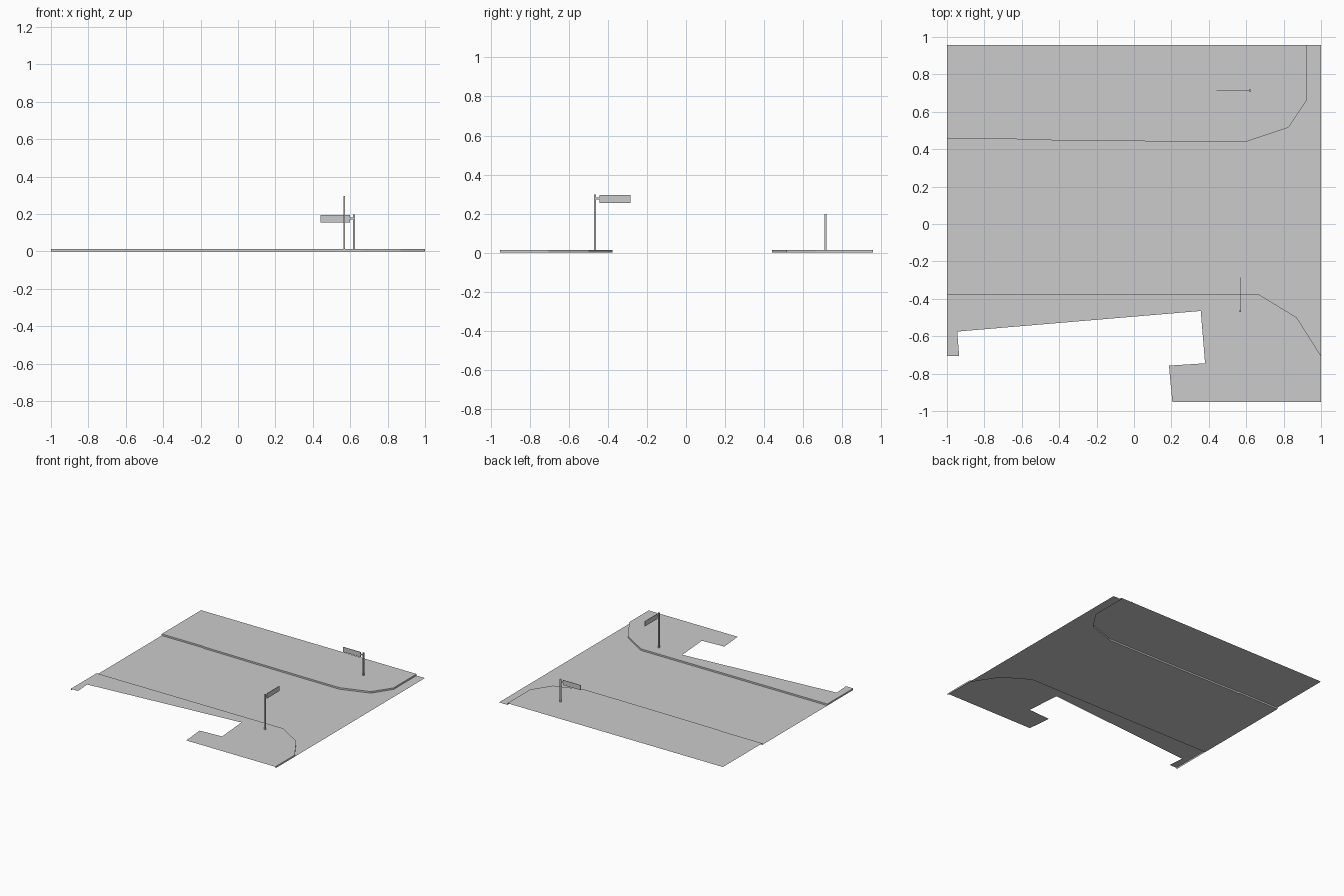
import bpy
import bmesh
from mathutils import Vector

if "Cube" in bpy.data.objects:
    bpy.data.objects.remove(bpy.data.objects["Cube"])

CURB = 0.013

# One plain grey for everything
grey = bpy.data.materials.new("plain grey")
grey.use_nodes = True
colour = (0.6, 0.6, 0.6, 1)
grey.diffuse_color = colour
grey.node_tree.nodes["Principled BSDF"].inputs["Base Color"].default_value = colour


def finish(name, bm):
    mesh = bpy.data.meshes.new(name)
    bm.to_mesh(mesh)
    bm.free()
    mesh.materials.append(grey)
    obj = bpy.data.objects.new(name, mesh)
    bpy.context.collection.objects.link(obj)
    return obj


def sheet(name, outline, z):
    """Flat, upward facing slab surface from a counter-clockwise outline."""
    bm = bmesh.new()
    face = bm.faces.new([bm.verts.new((x, y, z)) for x, y in outline])
    face.normal_update()
    if face.normal.z < 0:
        face.normal_flip()
    bmesh.ops.triangulate(bm, faces=[face])
    return finish(name, bm)


def wall(name, path):
    """Upright strip of kerb height; the outside is on the right of the path."""
    bm = bmesh.new()
    low = [bm.verts.new((x, y, 0)) for x, y in path]
    high = [bm.verts.new((x, y, CURB)) for x, y in path]
    for i in range(len(path) - 1):
        bm.faces.new((low[i], low[i + 1], high[i + 1], high[i]))
    return finish(name, bm)


def box(bm, lo, hi):
    lo, hi = Vector(lo), Vector(hi)
    verts = bmesh.ops.create_cube(bm, size=1)["verts"]
    bmesh.ops.scale(bm, vec=hi - lo, verts=verts)
    bmesh.ops.translate(bm, vec=(lo + hi) / 2, verts=verts)


# Kerb lines, both running from left to right in plan
back_line = [(-1, .455), (-.63, .455), (-.62, .45), (-.22, .445), (.32, .44),
             (.6, .44), (.825, .515), (.925, .665), (.925, .957)]
front_line = [(-1, -.375), (.665, -.375), (.87, -.5), (1, -.705)]

# Road between the kerbs
sheet("road", front_line + [(1, .957)] + back_line[::-1], 0)

# Back pavement with its kerb
sheet("back_pavement", back_line + [(-1, .957)], CURB)
wall("back_kerb", back_line)

# Front pavement with its notched outline, kerb and end walls
notch = [(-1, -.705), (-.935, -.705), (-.945, -.575), (.357, -.465),
         (.38, -.745), (.187, -.757), (.205, -.952), (1, -.952)]
sheet("front_pavement", notch + front_line[::-1], CURB)
wall("front_kerb", [(1, -.952)] + front_line[::-1] + [(-1, -.705)])


# Street signs: a post, a short bracket and a thin panel along local x
def street_sign(name, place, height, turn):
    bm = bmesh.new()
    p, t = .005, .002
    box(bm, (-p, -p, CURB), (p, p, height))
    box(bm, (p, -t, height - .025), (.025, t, height - .015))
    box(bm, (.022, -t, height - .042), (.18, t, height - .002))
    obj = finish(name, bm)
    obj.location = (*place, 0)
    obj.rotation_euler.z = turn


HALF_TURN = 3.14159
street_sign("front_street_sign", (.568, -.465), .297, HALF_TURN / 2)
street_sign("back_street_sign", (.62, .713), .197, HALF_TURN)
